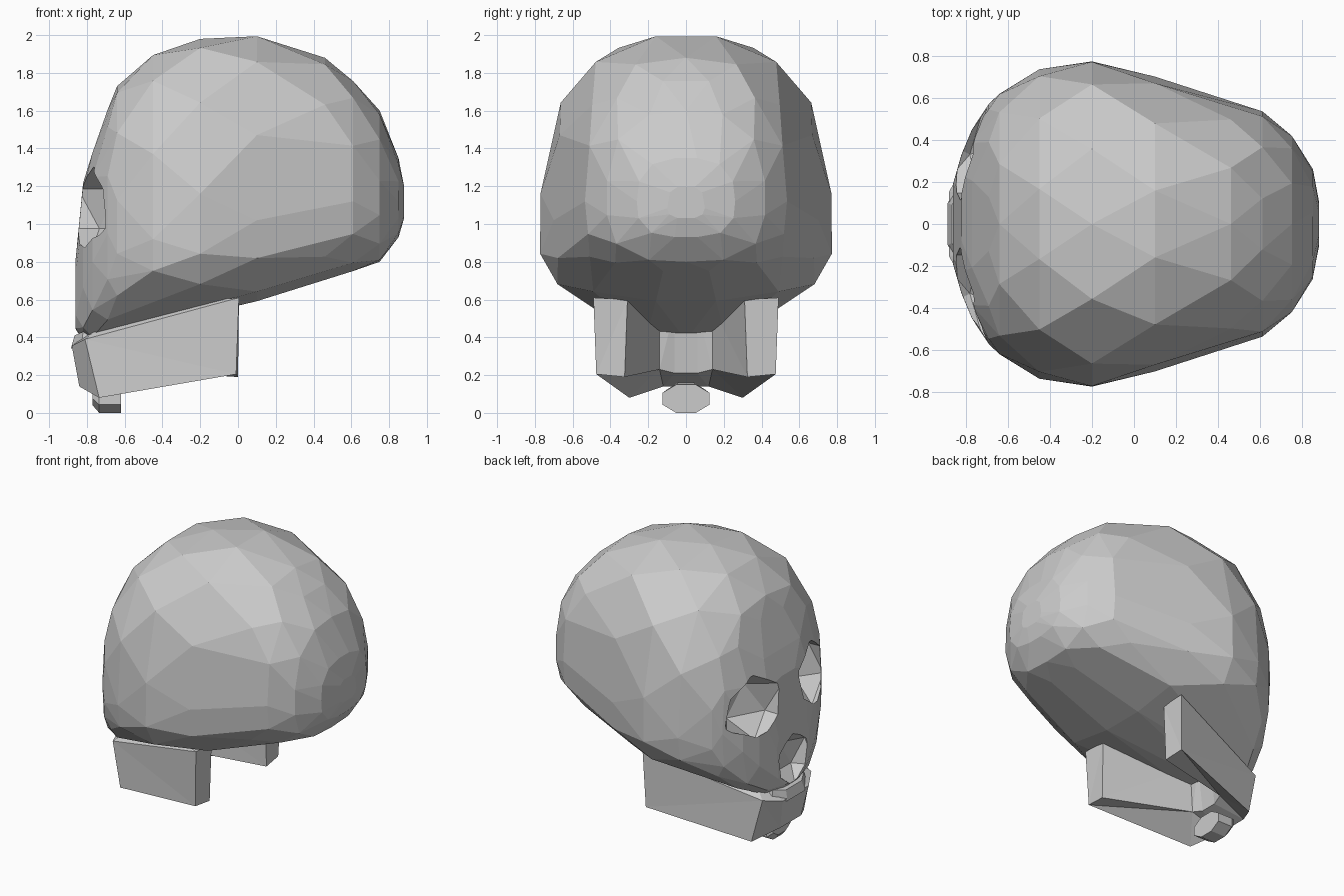
import bpy, bmesh, math
from mathutils import Vector, Matrix

if "Cube" in bpy.data.objects:
    bpy.data.objects.remove(bpy.data.objects["Cube"])


def to_object(name, bm):
    bmesh.ops.recalc_face_normals(bm, faces=bm.faces)
    mesh = bpy.data.meshes.new(name)
    bm.to_mesh(mesh)
    bm.free()
    ob = bpy.data.objects.new(name, mesh)
    bpy.context.collection.objects.link(ob)
    return ob


def hull(name, points):
    bm = bmesh.new()
    for p in points:
        bm.verts.new(p)
    bmesh.ops.convex_hull(bm, input=bm.verts)
    loose = [v for v in bm.verts if not v.link_faces]
    bmesh.ops.delete(bm, geom=loose, context='VERTS')
    bmesh.ops.dissolve_limit(bm, angle_limit=math.radians(4), verts=bm.verts, edges=bm.edges)
    return to_object(name, bm)


def superellipse(a, n):
    c, s = math.cos(a), math.sin(a)
    r = (abs(c) ** n + abs(s) ** n) ** (-1 / n)
    return r * c, r * s


def carve(target, name, loc, scale, turn=0):
    bm = bmesh.new()
    m = Matrix.LocRotScale(Vector(loc), Matrix.Rotation(turn, 3, 'Z'), Vector(scale))
    bmesh.ops.create_icosphere(bm, subdivisions=1, radius=1, matrix=m)
    cutter = to_object(name, bm)
    cutter.hide_render = True
    mod = target.modifiers.new(name, 'BOOLEAN')
    mod.operation = 'DIFFERENCE'
    mod.solver = 'EXACT'
    mod.object = cutter
    bpy.context.view_layer.objects.active = target
    bpy.ops.object.modifier_apply(modifier=name)
    bpy.data.objects.remove(cutter)


# Cranium: cross-sections from face to back (x, bottom, top, half width, widest height)
sections = [
    (-0.86, 0.44, 0.86, 0.19, 0.70),
    (-0.82, 0.39, 1.22, 0.34, 0.90),
    (-0.77, 0.385, 1.40, 0.45, 0.92),
    (-0.69, 0.43, 1.61, 0.57, 0.95),
    (-0.64, 0.48, 1.73, 0.62, 0.95),
    (-0.45, 0.56, 1.90, 0.735, 0.92),
    (-0.20, 0.58, 1.98, 0.775, 0.92),
    (0.10, 0.59, 2.00, 0.70, 1.02),
    (0.46, 0.71, 1.88, 0.58, 1.10),
    (0.61, 0.75, 1.76, 0.535, 1.12),
    (0.75, 0.80, 1.60, 0.42, 1.12),
    (0.85, 0.93, 1.35, 0.26, 1.12),
    (0.88, 1.03, 1.20, 0.10, 1.10),
]
points = []
sides = 14
for i, (x, zb, zt, hw, zm) in enumerate(sections):
    for k in range(sides):
        a = 2 * math.pi * (k + 0.5 * (i % 2)) / sides + math.pi / 2
        c, s = superellipse(a, 2.75 if math.sin(a) >= 0 else 3.1)
        points.append((x, hw * c, zm + s * ((zt - zm) if s > 0 else (zm - zb))))
cranium = hull("cranium", points)

# Eye sockets and nose opening
for side in (-1, 1):
    carve(cranium, "eye_socket", (-0.78, side * 0.33, 1.08), (0.18, 0.27, 0.235), side * -0.5)
carve(cranium, "nose_opening", (-0.88, 0, 0.60), (0.15, 0.19, 0.20))

# Upper teeth ridge
ridge = [(-0.885, 0.10, 0.34), (-0.865, 0.09, 0.41), (-0.83, 0.20, 0.35),
         (-0.82, 0.18, 0.43), (-0.75, 0.2, 0.36), (-0.75, 0.18, 0.45)]
hull("upper_teeth", [(x, s * y, z) for x, y, z in ridge for s in (-1, 1)])

# Jaw: stations of outer top, outer bottom, inner bottom, inner top
rear = [(0.005, 0.49, 0.61), (-0.01, 0.475, 0.205), (0.0, 0.325, 0.19), (0.005, 0.31, 0.60)]
corner = [(-0.81, 0.28, 0.39), (-0.735, 0.30, 0.08), (-0.62, 0.14, 0.23), (-0.60, 0.14, 0.56)]
chin = [(-0.88, 0.15, 0.355), (-0.84, 0.12, 0.14), (-0.64, 0.06, 0.21), (-0.60, 0.06, 0.55)]
stations = [rear, corner, chin]
stations += [[(x, -y, z) for x, y, z in st] for st in (chin, corner, rear)]
bm = bmesh.new()
rings = [[bm.verts.new(p) for p in st] for st in stations]
for a, b in zip(rings, rings[1:]):
    for k in range(4):
        n = (k + 1) % 4
        bm.faces.new((a[k], a[n], b[n], b[k]))
bm.faces.new(rings[0])
bm.faces.new(rings[-1])
bmesh.ops.triangulate(bm, faces=bm.faces)
to_object("jaw", bm)

# Small eight-sided knob under the chin
knob = []
for x, grow, zc in ((-0.77, 0.8, 0.10), (-0.735, 1.0, 0.075), (-0.62, 1.0, 0.075)):
    for k in range(8):
        a = math.pi * (k + 0.5) / 4
        knob.append((x, 0.135 * grow * math.cos(a), zc + 0.081 * grow * math.sin(a)))
hull("chin_knob", knob)
